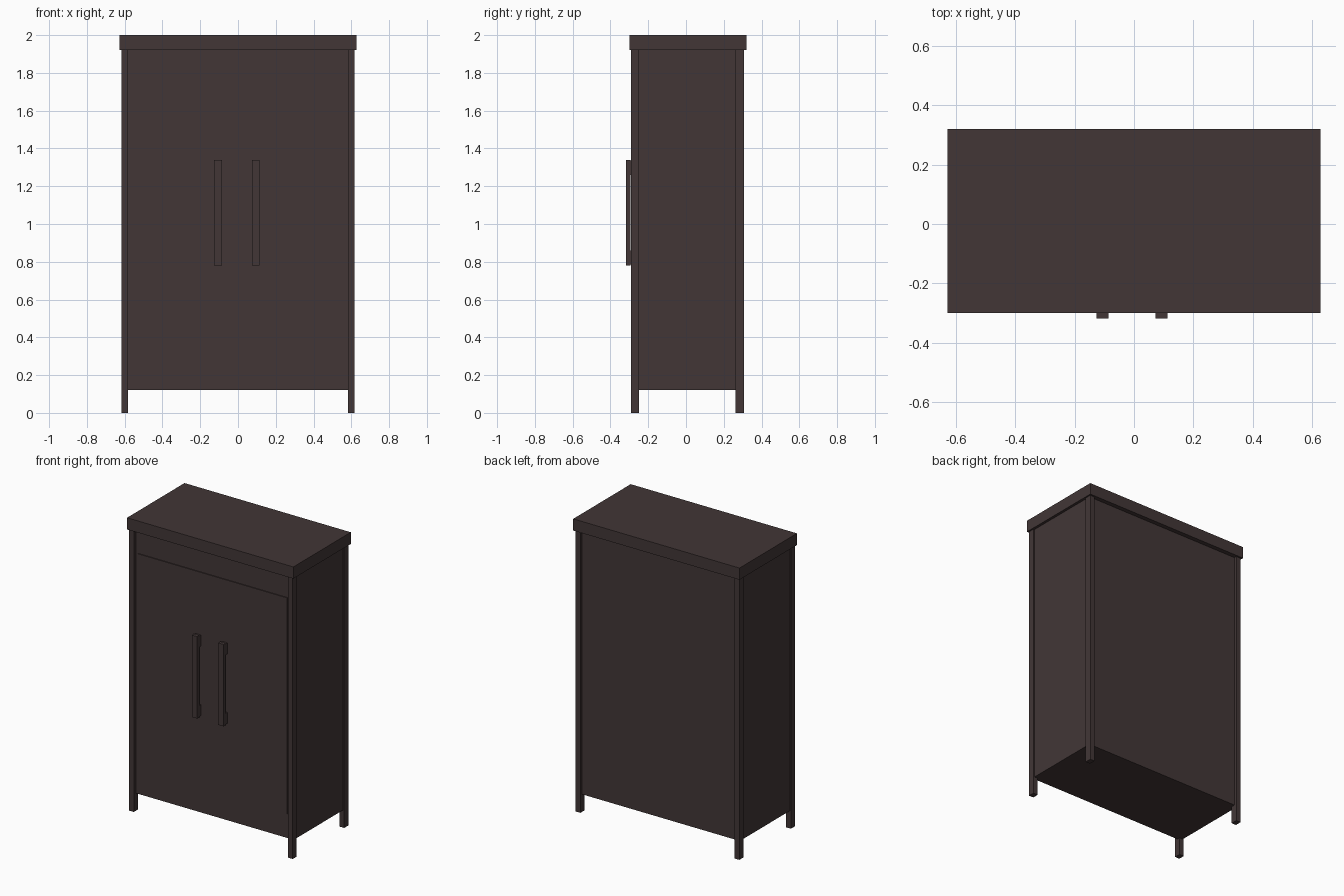
import bpy, bmesh

if "Cube" in bpy.data.objects:
    bpy.data.objects.remove(bpy.data.objects["Cube"])

# single dark wood colour
wood = bpy.data.materials.new("dark brown wood")
wood.diffuse_color = (0.054, 0.037, 0.037, 1)
wood.use_nodes = True
wood.node_tree.nodes["Principled BSDF"].inputs["Base Color"].default_value = wood.diffuse_color


def boxes(name, extents):
    """One object made of boxes given as (x0, x1, y0, y1, z0, z1)."""
    bm = bmesh.new()
    for x0, x1, y0, y1, z0, z1 in extents:
        verts = bmesh.ops.create_cube(bm, size=1)["verts"]
        for v in verts:
            v.co = (x0 + (v.co.x + 0.5) * (x1 - x0),
                    y0 + (v.co.y + 0.5) * (y1 - y0),
                    z0 + (v.co.z + 0.5) * (z1 - z0))
    mesh = bpy.data.meshes.new(name)
    bm.to_mesh(mesh)
    bm.free()
    mesh.materials.append(wood)
    ob = bpy.data.objects.new(name, mesh)
    bpy.context.collection.objects.link(ob)
    return ob


# overhanging top slab
boxes("top_slab", [(-0.628, 0.628, -0.30, 0.32, 1.92, 2.0)])

# cabinet body, set back a little between the posts
boxes("cabinet_body", [(-0.61, 0.61, -0.27, 0.29, 0.12, 1.92)])

# corner posts that continue down as legs
for side, x0, x1 in (("left", -0.618, -0.583), ("right", 0.583, 0.618)):
    for end, y0, y1 in (("front", -0.292, -0.249), ("back", 0.263, 0.308)):
        boxes(f"{end}_{side}_leg", [(x0, x1, y0, y1, 0, 1.92)])

# thin door panel, slightly proud of the body
boxes("door_panel", [(-0.563, 0.563, -0.276, -0.265, 0.285, 1.762)])

# bar handles with a standoff at each end
for side, x in (("left", -0.106), ("right", 0.093)):
    x0, x1 = x - 0.02, x + 0.02
    boxes(f"{side}_handle", [
        (x0, x1, -0.318, -0.295, 0.78, 1.34)])
    boxes(f"{side}_handle_standoffs", [
        (x0, x1, -0.296, -0.274, 0.785, 0.86),
        (x0, x1, -0.296, -0.274, 1.26, 1.335)])
